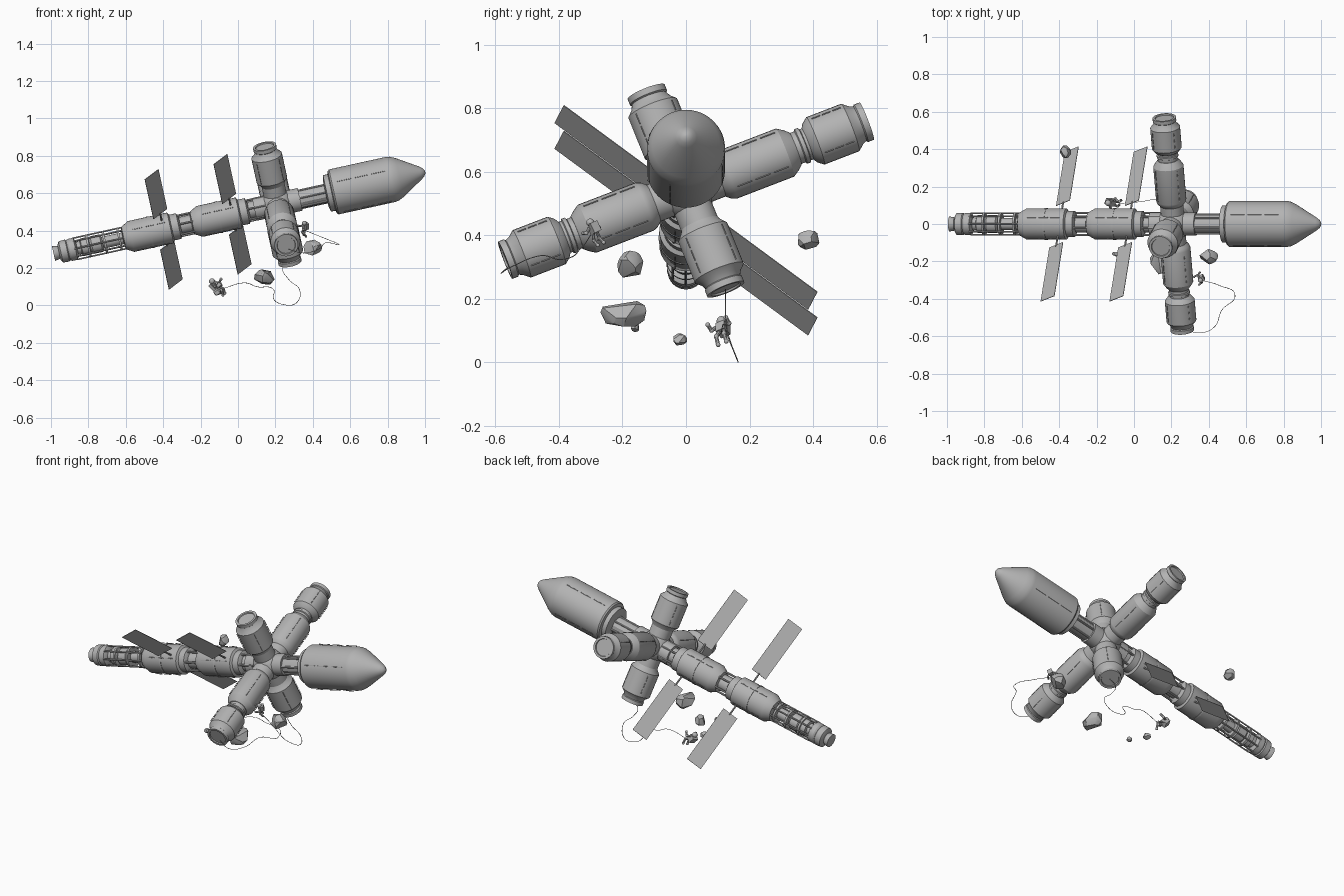
import bpy, bmesh, random
from math import radians, cos, sin, pi
from mathutils import Matrix, Vector

random.seed(4)
cube = bpy.data.objects.get("Cube")
if cube:
    bpy.data.objects.remove(cube, do_unlink=True)

GREY = (0.45, 0.45, 0.45, 1)
hull = bpy.data.materials.new("hull_grey")
hull.use_nodes = True
hull.diffuse_color = GREY
hull.node_tree.nodes["Principled BSDF"].inputs["Base Color"].default_value = GREY

# Station frame: X along the spine, Y and Z along the crossing arms
STATION = (Matrix.Translation((0.21, 0, 0.54)) @ Matrix.Rotation(radians(-12.4), 4, 'Y')
           @ Matrix.Rotation(radians(21.5), 4, 'X'))
ALONG = {"spine": Matrix.Rotation(pi / 2, 4, 'Y'),
         "back": Matrix.Rotation(-pi / 2, 4, 'X'),
         "front": Matrix.Rotation(pi / 2, 4, 'X'),
         "upper": Matrix.Identity(4),
         "lower": Matrix.Rotation(pi, 4, 'X')}


def finish(name, bm, matrix):
    bmesh.ops.recalc_face_normals(bm, faces=bm.faces)
    mesh = bpy.data.meshes.new(name)
    bm.to_mesh(mesh)
    bm.free()
    mesh.materials.append(hull)
    ob = bpy.data.objects.new(name, mesh)
    ob.matrix_world = matrix
    bpy.context.collection.objects.link(ob)
    return ob


def lathe(name, profile, matrix, sides=32):
    """Turn (position, radius) pairs around the local Z axis, with closed ends."""
    bm = bmesh.new()
    rings = [[bm.verts.new((r * cos(2 * pi * i / sides), r * sin(2 * pi * i / sides), s))
              for i in range(sides)] for s, r in profile]
    for a, b in zip(rings, rings[1:]):
        for i in range(sides):
            j = (i + 1) % sides
            bm.faces.new((a[i], a[j], b[j], b[i]))
    bm.faces.new(rings[0])
    bm.faces.new(rings[-1])
    return finish(name, bm, matrix)


def add_bar(bm, p, q, r, sides=8):
    p, q = Vector(p), Vector(q)
    turn = (q - p).to_track_quat('Z', 'Y').to_matrix().to_4x4()
    bmesh.ops.create_cone(bm, cap_ends=True, segments=sides, radius1=r, radius2=r,
                          depth=(q - p).length, matrix=Matrix.Translation((p + q) / 2) @ turn)


def add_box(bm, centre, size):
    bmesh.ops.create_cube(bm, size=1, matrix=Matrix.Translation(centre) @ Matrix.Diagonal((*size, 1)))


def add_ball(bm, centre, r):
    bmesh.ops.create_uvsphere(bm, u_segments=16, v_segments=10, radius=r,
                              matrix=Matrix.Translation(centre))


def rods(name, start, end, radius, count, thick, matrix, phase=0.0):
    """Ring of rods parallel to the local Z axis."""
    bm = bmesh.new()
    for i in range(count):
        t = 2 * pi * (i + phase) / count
        x, y = radius * cos(t), radius * sin(t)
        add_bar(bm, (x, y, start), (x, y, end), thick)
    finish(name, bm, matrix)


def handrails(name, start, end, radius, matrix):
    """Four broken lines of small rails on a module's skin."""
    bm = bmesh.new()
    step = (end - start) / 3
    for i in range(4):
        t = pi / 4 + i * pi / 2
        x, y = (radius + 0.003) * cos(t), (radius + 0.003) * sin(t)
        for k in range(3):
            s = start + k * step
            add_bar(bm, (x, y, s + 0.1 * step), (x, y, s + 0.9 * step), 0.0018, 6)
    finish(name, bm, matrix)


spine = STATION @ ALONG["spine"]

# Propulsion section at the tail
lathe("tail_nozzle", [(-1.225, 0.04), (-1.2, 0.036), (-1.19, 0.03)], spine)
lathe("tail_tank", [(-1.195, 0.04), (-1.185, 0.058), (-1.15, 0.06), (-1.145, 0.054),
                    (-1.135, 0.06), (-1.105, 0.06), (-1.095, 0.04)], spine)
lathe("tail_core", [(-1.1, 0.035), (-1.075, 0.035), (-1.07, 0.048), (-1.03, 0.048), (-1.025, 0.04),
                    (-1.015, 0.048), (-0.965, 0.048), (-0.955, 0.032), (-0.82, 0.032)], spine)
rods("tail_truss_rods", -1.11, -0.82, 0.058, 8, 0.0045, spine, 0.5)
for i, s in enumerate((-1.04, -0.95, -0.87)):
    lathe(f"tail_truss_ring_{i + 1}", [(s, 0.05), (s, 0.06), (s + 0.012, 0.06), (s + 0.012, 0.05)], spine)

# Two habitat modules on the spine, alike but shifted
for n, s in enumerate((-0.80, -0.425)):
    lathe(f"spine_module_{n + 1}",
          [(s - 0.045, 0.045), (s - 0.04, 0.062), (s, 0.084), (s + 0.215, 0.084), (s + 0.222, 0.07),
           (s + 0.26, 0.07), (s + 0.27, 0.05)], spine)
    lathe(f"spine_module_band_{n + 1}",
          [(s + 0.1, 0.08), (s + 0.1, 0.0865), (s + 0.11, 0.0865), (s + 0.11, 0.08)], spine)
    handrails(f"spine_handrails_{n + 1}", s + 0.01, s + 0.2, 0.084, spine)
    lathe(f"spine_neck_{n + 1}", [(s + 0.26, 0.046), (s + 0.38, 0.046)], spine)
    rods(f"spine_neck_struts_{n + 1}", s + 0.25, s + 0.36, 0.06, 6, 0.006, spine)

# Solar panels on cross rods
for n, s in enumerate((-0.622, -0.245)):
    frame = (STATION @ Matrix.Translation((s, 0, 0)) @ Matrix.Rotation(radians(-58.5), 4, 'X')
             @ Matrix.Rotation(radians(-30), 4, 'Y'))
    bm = bmesh.new()
    add_bar(bm, (0, -0.15, 0), (0, 0.15, 0), 0.005)
    finish(f"panel_rod_{n + 1}", bm, frame)
    for side, sign in (("front", -1), ("back", 1)):
        bm = bmesh.new()
        add_box(bm, (0, sign * 0.32, 0), (0.096, 0.36, 0.003))
        finish(f"solar_panel_{side}_{n + 1}", bm, frame)

# Hub and the tube to the nose capsule
bm = bmesh.new()
add_ball(bm, (0, 0, 0), 0.09)
for axis in range(3):
    p = Vector((0, 0, 0))
    p[axis] = 0.125
    add_bar(bm, -p, p, 0.062, 32)
finish("hub", bm, STATION)
lathe("nose_tube", [(0.08, 0.05), (0.29, 0.05)], spine, 12)
rods("nose_tube_rods", 0.1, 0.285, 0.051, 6, 0.006, spine)
lathe("nose_collar", [(0.265, 0.07), (0.272, 0.1), (0.305, 0.1)], spine)
lathe("nose_capsule", [(0.295, 0.09), (0.302, 0.117), (0.31, 0.123), (0.62, 0.123), (0.64, 0.12),
                       (0.67, 0.106), (0.785, 0.034), (0.8, 0.022), (0.808, 0.01), (0.81, 0.001)], spine, 48)
handrails("nose_handrails", 0.33, 0.61, 0.123, spine)

# Long arms: two modules each
for side in ("front", "back"):
    m = STATION @ ALONG[side]
    lathe(f"{side}_inner_module", [(0.11, 0.062), (0.125, 0.075), (0.14, 0.081), (0.335, 0.081),
                                   (0.355, 0.068), (0.37, 0.055)], m)
    lathe(f"{side}_neck", [(0.36, 0.052), (0.385, 0.052), (0.388, 0.058), (0.4, 0.058),
                           (0.403, 0.052), (0.43, 0.052)], m)
    lathe(f"{side}_outer_module", [(0.41, 0.05), (0.42, 0.066), (0.438, 0.08), (0.556, 0.08), (0.575, 0.064),
                                   (0.588, 0.058), (0.592, 0.063), (0.612, 0.063), (0.612, 0.05),
                                   (0.606, 0.048)], m)
    handrails(f"{side}_inner_handrails", 0.145, 0.33, 0.081, m)
    handrails(f"{side}_outer_handrails", 0.445, 0.55, 0.08, m)

# Short arms: one module each
for side in ("upper", "lower"):
    m = STATION @ ALONG[side]
    lathe(f"{side}_module", [(0.1, 0.055), (0.125, 0.066), (0.145, 0.083), (0.285, 0.083), (0.302, 0.066),
                             (0.318, 0.058), (0.322, 0.063), (0.342, 0.063), (0.342, 0.05),
                             (0.336, 0.048)], m)
    handrails(f"{side}_handrails", 0.15, 0.28, 0.083, m)

# Drifting rocks: centre and size
ROCKS = [((-0.37, 0.385, 0.385), (0.07, 0.07, 0.065)),
         ((0.40, -0.175, 0.305), (0.1, 0.08, 0.09)),
         ((0.14, -0.195, 0.155), (0.11, 0.14, 0.1)),
         ((-0.11, -0.02, 0.07), (0.045, 0.048, 0.04)),
         ((-0.10, -0.16, 0.11), (0.035, 0.03, 0.03))]
for n, (centre, size) in enumerate(ROCKS):
    bm = bmesh.new()
    for i in range(26):
        d = Vector([random.gauss(0, 1) for _ in range(3)]).normalized() * random.uniform(0.48, 0.54)
        bm.verts.new([d[k] * size[k] for k in range(3)])
    hull_parts = bmesh.ops.convex_hull(bm, input=bm.verts)
    inside = [v for v in hull_parts["geom_interior"] if isinstance(v, bmesh.types.BMVert)]
    bmesh.ops.delete(bm, geom=inside, context='VERTS')
    finish(f"rock_{n + 1}", bm, Matrix.Translation(centre))


def astronaut(name, matrix):
    """Suited figure about 0.1 tall, facing -Y, centred on the torso."""
    bm = bmesh.new()
    add_ball(bm, (0, 0, 0.034), 0.016)
    add_box(bm, (0, 0, 0.005), (0.03, 0.022, 0.036))
    add_box(bm, (0, 0.018, 0.01), (0.034, 0.018, 0.042))
    for x in (-1, 1):
        for p, q in (((0.014, 0, 0.016), (0.032, -0.008, 0.002)),
                     ((0.032, -0.008, 0.002), (0.033, -0.03, 0.008)),
                     ((0.009, 0, -0.01), (0.014, -0.01, -0.036)),
                     ((0.014, -0.01, -0.036), (0.015, 0.004, -0.06))):
            add_bar(bm, (p[0] * x, *p[1:]), (q[0] * x, *q[1:]), 0.0065)
            add_ball(bm, (q[0] * x, *q[1:]), 0.0075)
    finish(name, bm, matrix)


astronaut("astronaut_low", Matrix.Translation((-0.115, 0.112, 0.105)) @ Matrix.Rotation(radians(-45), 4, 'Y')
          @ Matrix.Rotation(radians(60), 4, 'Z'))
astronaut("astronaut_high", Matrix.Translation((0.355, -0.29, 0.415)) @ Matrix.Rotation(radians(25), 4, 'X')
          @ Matrix.Rotation(radians(-60), 4, 'Z') @ Matrix.Scale(0.8, 4))


def tether(name, points):
    curve = bpy.data.curves.new(name, 'CURVE')
    curve.dimensions = '3D'
    curve.bevel_depth = 0.0015
    curve.bevel_resolution = 1
    spline = curve.splines.new('BEZIER')
    spline.bezier_points.add(len(points) - 1)
    for bp, co in zip(spline.bezier_points, points):
        bp.co = co
        bp.handle_left_type = bp.handle_right_type = 'AUTO'
    curve.materials.append(hull)
    bpy.context.collection.objects.link(bpy.data.objects.new(name, curve))


# Safety lines
tether("tether_low", [(0.28, 0.125, 0.23), (0.24, 0.125, 0.2), (0.27, 0.125, 0.14), (0.33, 0.135, 0.08),
                      (0.31, 0.16, 0.012), (0.25, 0.163, 0.003), (0.19, 0.15, 0.035), (0.19, 0.13, 0.085),
                      (0.1, 0.13, 0.1), (0.04, 0.12, 0.12), (-0.08, 0.11, 0.09)])
tether("tether_high", [(0.36, -0.3, 0.4), (0.46, -0.33, 0.36), (0.54, -0.38, 0.325), (0.47, -0.46, 0.335),
                       (0.43, -0.55, 0.3), (0.35, -0.582, 0.28), (0.27, -0.56, 0.3)])

# Smooth round hulls, keep rocks and panels faceted
bpy.ops.object.select_all(action='DESELECT')
for ob in bpy.context.scene.objects:
    if ob.type == 'MESH' and hull.name in ob.data.materials:
        ob.select_set(True)
        bpy.context.view_layer.objects.active = ob
bpy.ops.object.shade_smooth_by_angle(angle=radians(30))
